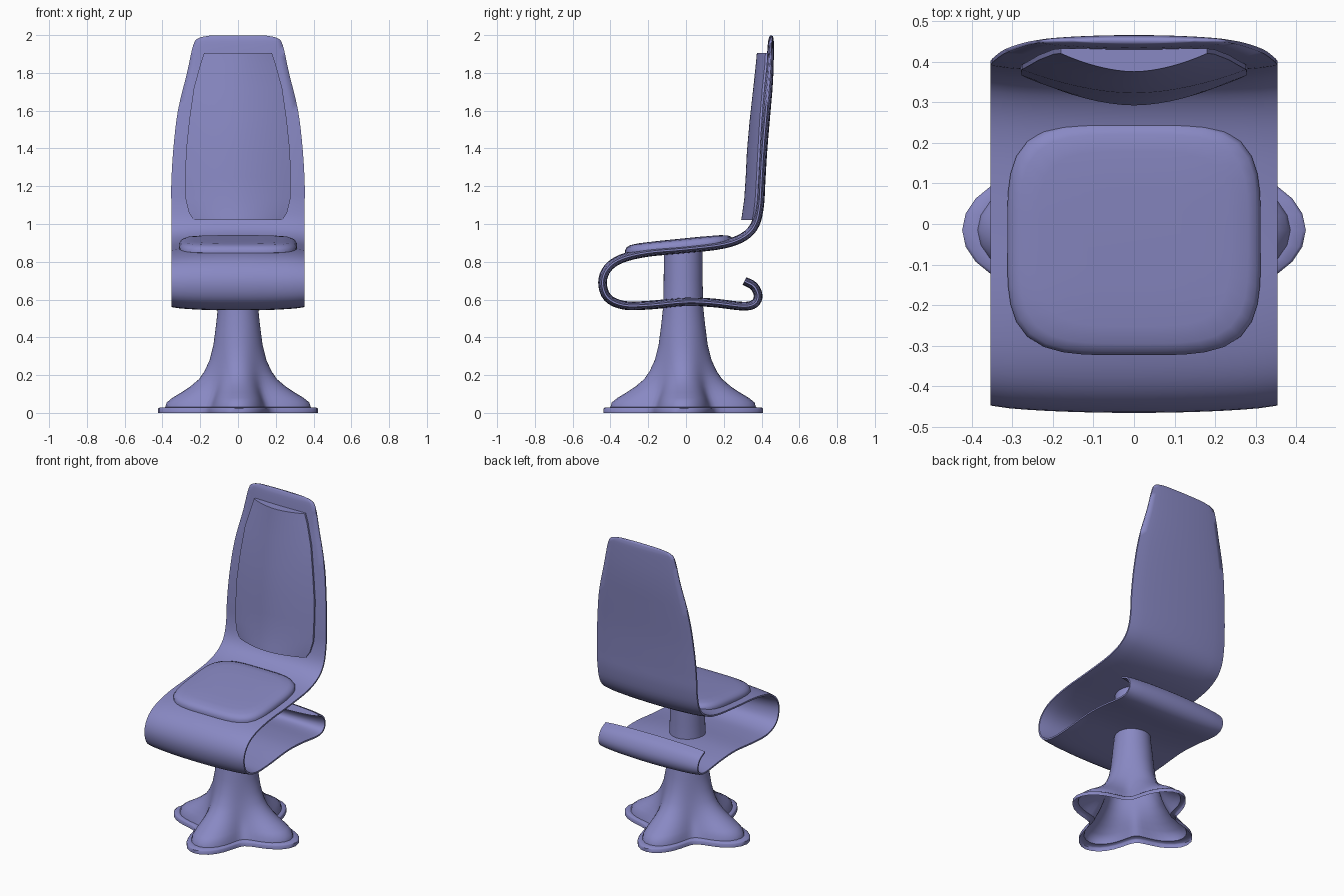
import bpy, bmesh
from math import sin, cos, pi
from mathutils import Vector

if "Cube" in bpy.data.objects:
    bpy.data.objects.remove(bpy.data.objects["Cube"])

violet = bpy.data.materials.new("violet")
violet.diffuse_color = (.25, .25, .55, 1)
violet.use_nodes = True
violet.node_tree.nodes["Principled BSDF"].inputs["Base Color"].default_value = violet.diffuse_color


def loft(name, rings, cap_start=True, cap_end=True, angle=0.6):
    """Join equal-sized closed rings of points into one smooth object."""
    bm = bmesh.new()
    rows = [[bm.verts.new(p) for p in r] for r in rings]
    n = len(rows[0])
    for a, b in zip(rows, rows[1:]):
        for i in range(n):
            j = (i + 1) % n
            bm.faces.new((a[i], a[j], b[j], b[i]))
    if cap_start:
        bm.faces.new(rows[0][::-1])
    if cap_end:
        bm.faces.new(rows[-1])
    bmesh.ops.recalc_face_normals(bm, faces=bm.faces)
    me = bpy.data.meshes.new(name)
    bm.to_mesh(me)
    bm.free()
    me.materials.append(violet)
    ob = bpy.data.objects.new(name, me)
    bpy.context.collection.objects.link(ob)
    bpy.context.view_layer.objects.active = ob
    ob.select_set(True)
    bpy.ops.object.shade_smooth_by_angle(angle=angle)
    ob.select_set(False)
    return ob


def spline(points, steps):
    """Catmull-Rom curve through the points."""
    p = [Vector(q) for q in points]
    p = [2 * p[0] - p[1]] + p + [2 * p[-1] - p[-2]]
    out = []
    for i in range(1, len(p) - 2):
        a, b, c, d = p[i - 1:i + 3]
        for k in range(steps):
            t = k / steps
            out.append(0.5 * (2 * b + (c - a) * t + (2 * a - 5 * b + 4 * c - d) * t**2
                              + (3 * b - a - 3 * c + d) * t**3))
    return out + [p[-2]]


# Shell: one ribbon (y, z, half width) from headrest to the curled lower end
W = 0.353
path = [(.452, 1.997, .15), (.451, 1.985, .205), (.449, 1.95, .236), (.442, 1.8, .27),
        (.425, 1.6, .318), (.408, 1.4, .342), (.397, 1.22, W), (.39, 1.1, W),
        (.367, 1.0, W), (.31, .935, W), (.2, .893, W), (0, .868, W), (-.2, .85, W),
        (-.34, .817, W), (-.415, .765, W), (-.442, .69, W), (-.415, .61, W),
        (-.33, .57, W), (-.2, .57, W), (0, .588, W), (.15, .582, W), (.3, .565, W),
        (.362, .578, W), (.382, .62, W), (.36, .67, W), (.31, .698, W)]
pts = spline(path, 4)
span = [-1 + i / 8 for i in range(17)]
rings = []
for i, q in enumerate(pts):
    d = pts[min(i + 1, len(pts) - 1)] - pts[max(i - 1, 0)]
    nrm = Vector((-d.y, d.x)).normalized()
    k = min(1, 0.3 + i / 20)
    ring = []
    for side, row in ((1, span), (-1, span[::-1])):
        for s in row:
            h = side * k * (0.005 + 0.018 * (1 - s * s) ** 0.7)
            ring.append((s * q.z, q.x + nrm.x * h, q.y + nrm.y * h))
    rings.append(ring)
loft("seat_shell", rings, angle=1.4)

# Back pad: (z, half width, rear y, front y at the centre), bulging forward
rings = []
for z, w, yb, yf in [(1.02, .235, .362, .292), (1.06, .26, .37, .298), (1.13, .277, .378, .308),
                     (1.25, .278, .385, .316), (1.38, .276, .392, .322), (1.55, .258, .402, .337),
                     (1.72, .234, .416, .356), (1.85, .198, .43, .37), (1.905, .18, .432, .375)]:
    ring = [(s * w, yf + (yb - yf - .012) * abs(s) ** 1.8, z) for s in span]
    ring += [(w, yb, z), (-w, yb, z)]
    rings.append(ring)
loft("back_pad", rings)

# Seat cushion: rounded-square rings following the seat slope
rings = []
for s, h in [(.96, -.003), (1, .004), (1, .018), (.97, .033), (.9, .043), (.75, .048), (.4, .05)]:
    ring = []
    for i in range(48):
        a = 2 * pi * i / 48
        c, v = cos(a), sin(a)
        r = (abs(c) ** 4 + abs(v) ** 4) ** -0.25 * s
        y = -.037 + .286 * r * v
        ring.append((.312 * r * c, y, .875 + .1 * y + h))
    rings.append(ring)
loft("seat_cushion", rings, angle=1.0)

# Pedestal: (z, lobe radius, valley radius), hollow underneath
rings = []
for z, hi, lo in [(0, .423, .25), (.022, .423, .25), (.028, .415, .244), (.03, .385, .22),
                  (.055, .378, .208), (.08, .347, .195), (.11, .297, .182), (.14, .252, .171),
                  (.18, .205, .16), (.22, .178, .15), (.28, .15, .138), (.36, .13, .127),
                  (.46, .117, .117), (.56, .106, .106), (.7, .103, .103), (.865, .102, .102)]:
    ring = []
    for i in range(64):
        a = 2 * pi * i / 64
        r = (hi + lo) / 2 + (hi - lo) / 2 * cos(4 * a)
        ring.append((r * cos(a), -.015 + r * sin(a), z))
    rings.append(ring)
loft("pedestal", rings, cap_start=False, angle=0.9)
